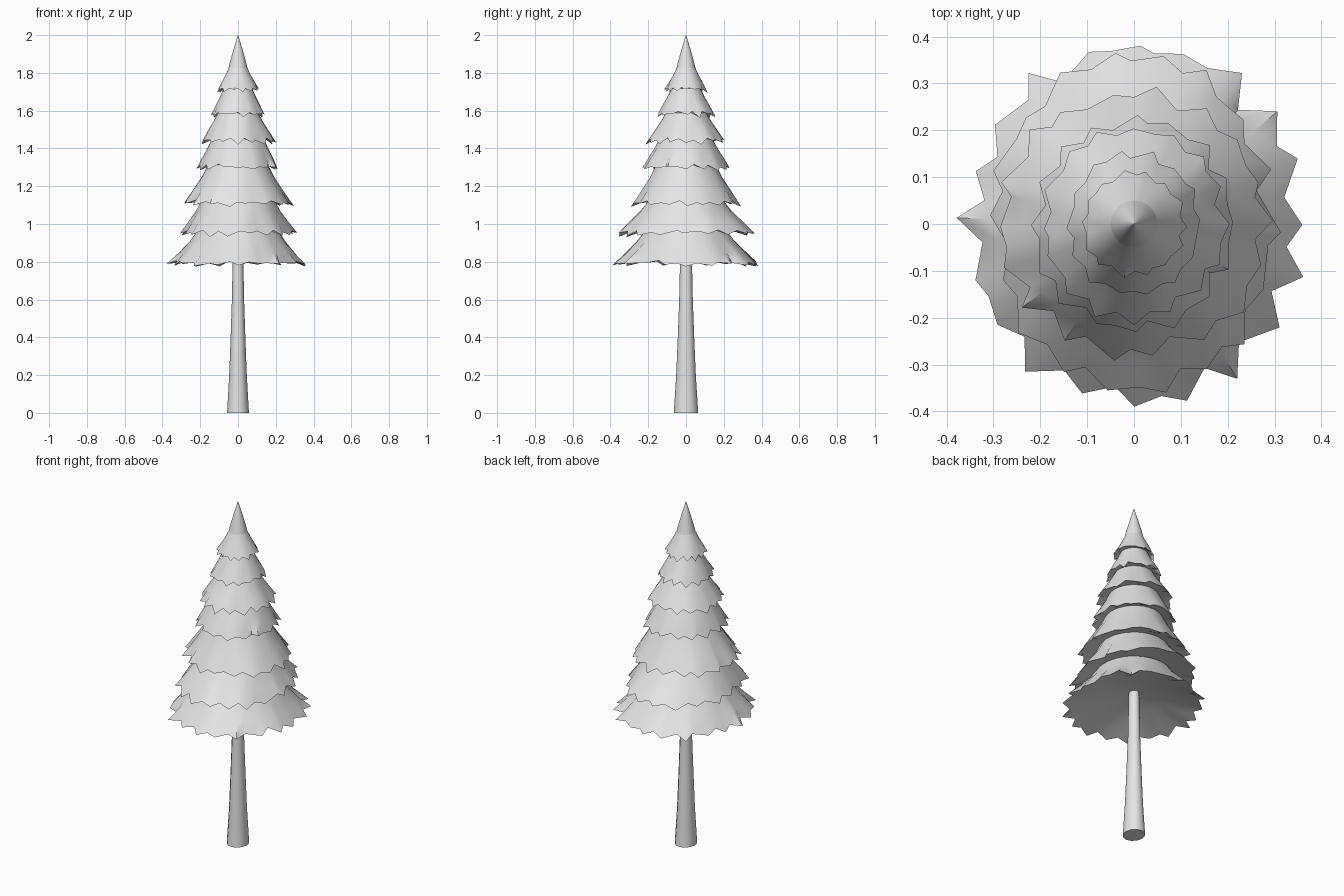
import bpy, math, random
from mathutils import Vector

cube = bpy.data.objects.get("Cube")
if cube:
    bpy.data.objects.remove(cube, do_unlink=True)

random.seed(11)

grey = bpy.data.materials.new("plain grey")
grey.use_nodes = True
GREY = (0.78, 0.78, 0.78, 1)
grey.diffuse_color = GREY
grey.node_tree.nodes["Principled BSDF"].inputs["Base Color"].default_value = GREY


def skin_rings(name, rings):
    """Join equal rings of points into a closed, smooth-shaded skin."""
    n = len(rings[0])
    verts = [p for ring in rings for p in ring]
    faces = [(r * n + i, r * n + (i + 1) % n, (r + 1) * n + (i + 1) % n, (r + 1) * n + i)
             for r in range(len(rings) - 1) for i in range(n)]
    faces.append(tuple(reversed(range(n))))
    faces.append(tuple((len(rings) - 1) * n + i for i in range(n)))
    mesh = bpy.data.meshes.new(name)
    mesh.from_pydata(verts, [], faces)
    mesh.materials.append(grey)
    obj = bpy.data.objects.new(name, mesh)
    bpy.context.collection.objects.link(obj)
    bpy.ops.object.select_all(action="DESELECT")
    obj.select_set(True)
    bpy.context.view_layer.objects.active = obj
    bpy.ops.object.shade_smooth_by_angle(angle=math.radians(50))


def ring(angles, rx, ry, z):
    return [Vector((rx * math.cos(a), ry * math.sin(a), z)) for a in angles]


def branch_tier(name, teeth, rim_x, rim_y, rim_z, top_r, top_z, flare):
    """A flared skirt of needles with an uneven, toothed hem and a hollow underside."""
    n = teeth * 2
    angles = [(i + random.uniform(-0.3, 0.3)) * math.tau / n for i in range(n)]
    # Alternate tips and notches, with a random reach and drop for each
    reach, drop = [], []
    for i in range(n):
        tip = i % 2 == 0
        reach.append(random.uniform(0.94, 1.02) if tip else random.uniform(0.85, 0.93))
        drop.append(random.uniform(-0.02, 0.004) if tip else random.uniform(0.0, 0.018))

    hem = [Vector((rim_x * k * math.cos(a), rim_y * k * math.sin(a), rim_z + d))
           for a, k, d in zip(angles, reach, drop)]
    lining = [Vector((p.x * 0.96, p.y * 0.96, p.z + 0.004)) for p in hem]
    # Shallow hollow cone under the hem
    rings = [ring(angles, rim_x * f, rim_y * f, rim_z + rim_x * lift)
             for f, lift in ((0.06, 0.22), (0.4, 0.15), (0.75, 0.06))]
    rings += [lining, hem]
    # Outer slope, concave towards the hem and calmer towards the top
    for t, ragged in ((0.3, 0.5), (0.62, 0.2), (1.0, 0.0)):
        out = (1 - t) - flare * t * (1 - t)
        row = []
        for a, k, d in zip(angles, reach, drop):
            wobble = 1 + (k - 0.94) * ragged
            row.append(Vector(((top_r + (rim_x * 0.97 - top_r) * out) * wobble * math.cos(a),
                               (top_r + (rim_y * 0.97 - top_r) * out) * wobble * math.sin(a),
                               rim_z + (top_z - rim_z) * t + d * ragged)))
        rings.append(row)
    skin_rings(name, rings)


# Stacked branch tiers, lowest first:
# teeth, hem x, hem y, hem z, top radius, top z, flare
tiers = [
    (20, 0.372, 0.402, 0.79, 0.205, 0.98, 0.35),
    (18, 0.315, 0.378, 0.95, 0.185, 1.14, 0.3),
    (18, 0.298, 0.293, 1.11, 0.15, 1.33, 0.3),
    (16, 0.222, 0.240, 1.30, 0.13, 1.47, 0.2),
    (16, 0.204, 0.212, 1.44, 0.095, 1.61, 0.2),
    (14, 0.148, 0.158, 1.58, 0.07, 1.73, 0.2),
    (14, 0.114, 0.116, 1.71, 0.048, 1.83, 0.2),
]
for i, spec in enumerate(tiers):
    branch_tier(f"branch_tier_{i + 1}", *spec)

# Pointed crown
turn = [i * math.tau / 20 for i in range(20)]
skin_rings("crown_tip", [ring(turn, r, r, z) for r, z in
                         ((0.056, 1.80), (0.042, 1.86), (0.022, 1.93), (0.001, 2.0))])

# Tapering trunk
sides = [i * math.tau / 12 for i in range(12)]
skin_rings("trunk", [ring(sides, r * 0.95, r * 1.06, z) for r, z in
                     ((0.061, 0), (0.049, 0.2), (0.041, 0.4), (0.034, 0.6), (0.028, 0.9))])
